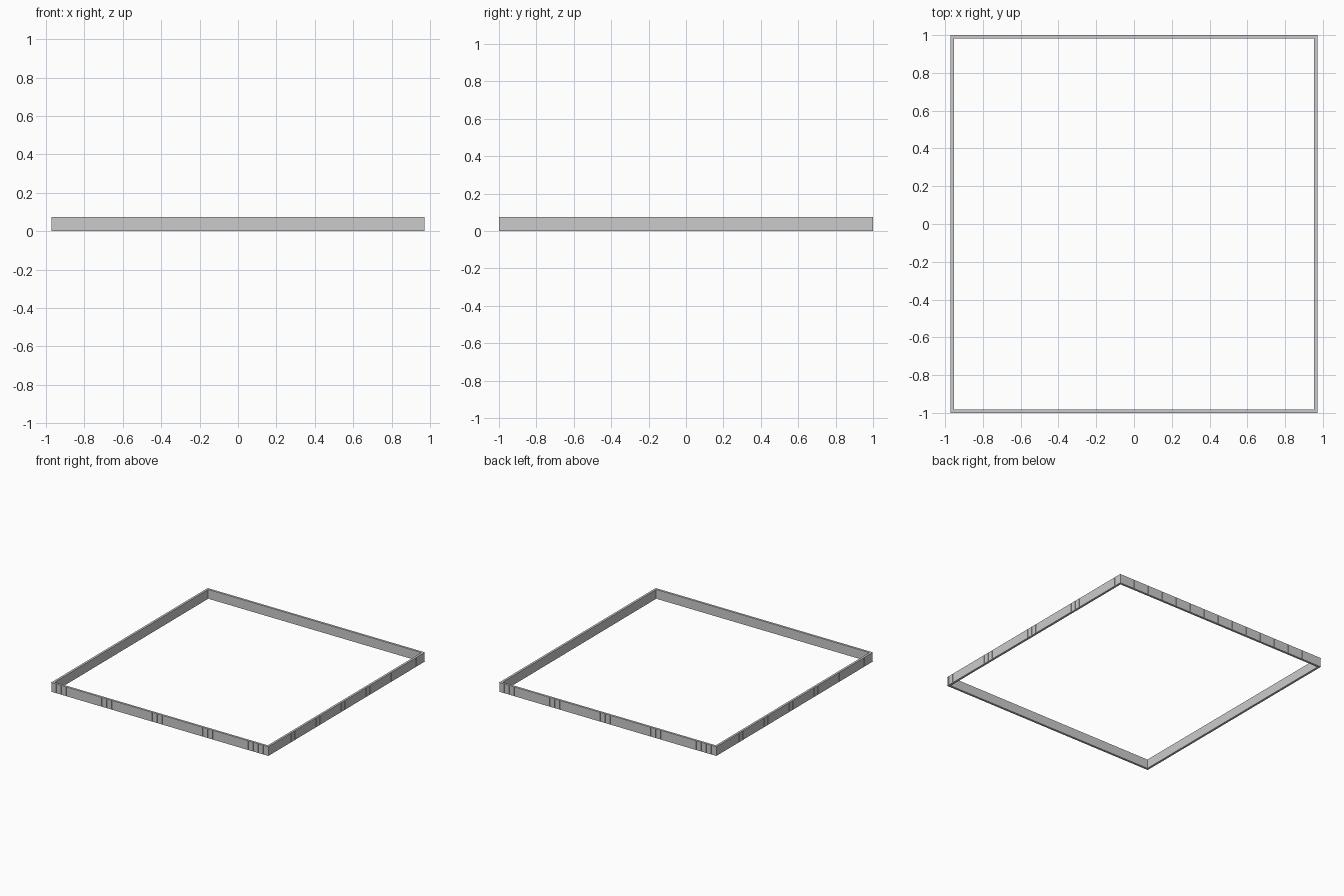
import bpy, bmesh
from mathutils import Matrix, Vector

if "Cube" in bpy.data.objects:
    bpy.data.objects.remove(bpy.data.objects["Cube"])

HX, HY, H, T = 0.972, 1.0, 0.075, 0.018   # half sizes, height, wall thickness
SKIN = 0.004                              # how far slats sit out from the board


def box(bm, lo, hi):
    lo, hi = Vector(lo), Vector(hi)
    m = Matrix.Translation((lo + hi) / 2) @ Matrix.Diagonal((*(hi - lo), 1))
    bmesh.ops.create_cube(bm, size=1, matrix=m)


def wall(name, half, dist, angle, count):
    """Wall along local x with its slatted outer face at local y = -dist."""
    rot = Matrix.Rotation(angle, 4, 'Z')
    parts = {}
    # smooth inner board
    bm = parts[name + "_board"] = bmesh.new()
    box(bm, (-half, -dist + SKIN, 0.001), (half, -dist + T, H - 0.001))
    # thin rails capping the top and bottom
    bm = parts[name + "_rails"] = bmesh.new()
    for z in (0, H - 0.003):
        box(bm, (-half, -dist, z), (half, -dist + T, z + 0.003))
    # row of upright slats with hairline gaps
    bm = parts[name + "_slats"] = bmesh.new()
    pitch = 2 * half / count
    for i in range(count):
        x = -half + i * pitch
        box(bm, (x + 0.0008, -dist, 0.003),
            (x + pitch - 0.0008, -dist + SKIN, H - 0.003))
    for part, bm in parts.items():
        bm.transform(rot)
        me = bpy.data.meshes.new(part)
        bm.to_mesh(me)
        bm.free()
        bpy.context.collection.objects.link(bpy.data.objects.new(part, me))


QUARTER = 1.5707963267948966
wall("front_wall", HX, HY, 0, 43)
wall("right_wall", HY - T, HX, QUARTER, 43)
wall("back_wall", HX, HY, 2 * QUARTER, 43)
wall("left_wall", HY - T, HX, -QUARTER, 43)
